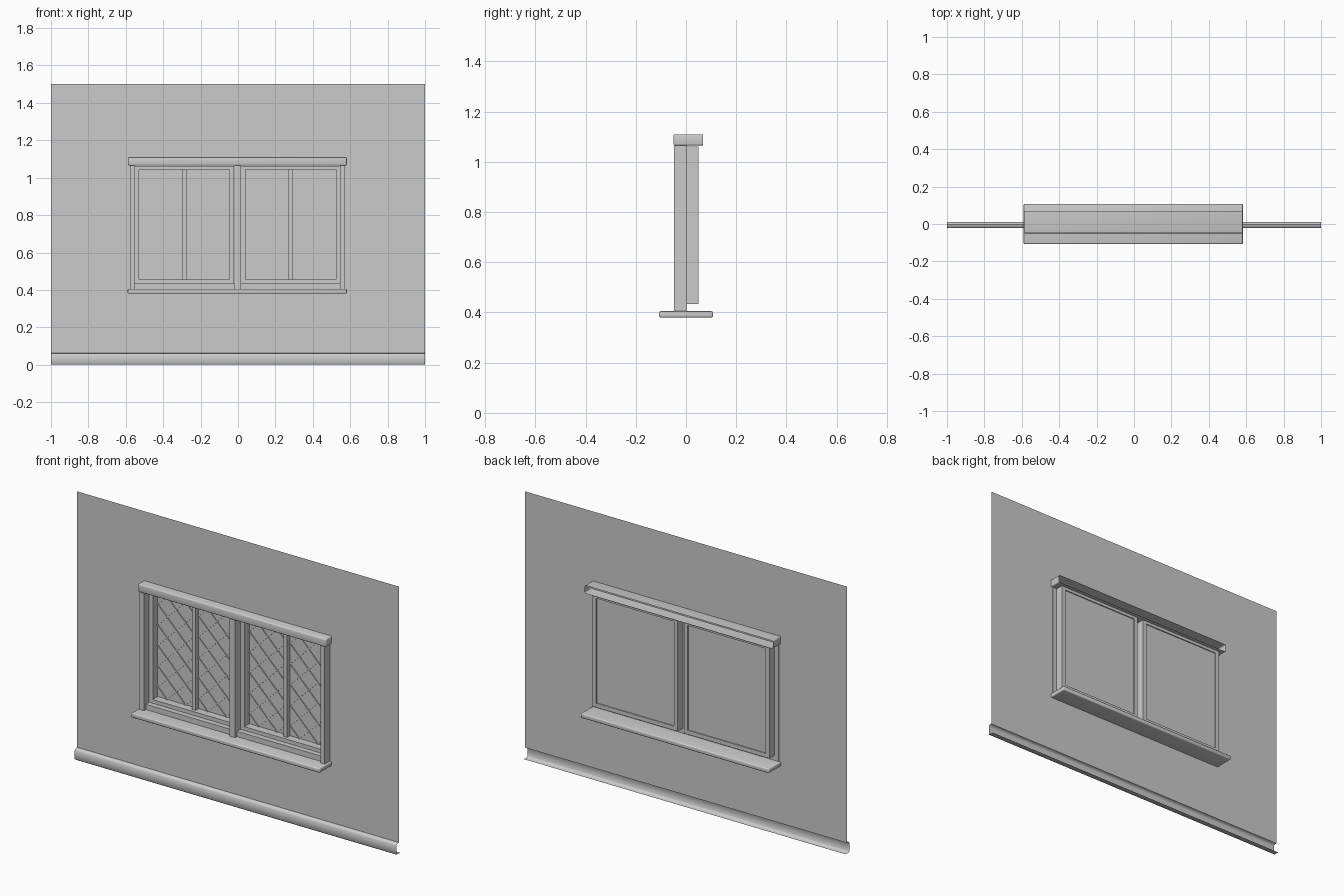
import bpy, bmesh, math
from mathutils import Matrix, Vector

if "Cube" in bpy.data.objects:
    bpy.data.objects.remove(bpy.data.objects["Cube"])


def add_mesh(name, verts, faces):
    me = bpy.data.meshes.new(name)
    me.from_pydata(verts, [], faces)
    ob = bpy.data.objects.new(name, me)
    bpy.context.collection.objects.link(ob)
    return ob


def add_box(bm, x0, x1, y0, y1, z0, z1):
    m = Matrix.Translation(((x0 + x1) / 2, (y0 + y1) / 2, (z0 + z1) / 2)) \
        @ Matrix.Diagonal((x1 - x0, y1 - y0, z1 - z0, 1))
    return bmesh.ops.create_cube(bm, size=1, matrix=m)["verts"]


def finish(bm, name):
    ob = add_mesh(name, [], [])
    bm.to_mesh(ob.data)
    bm.free()
    return ob


def boxes(name, items):
    bm = bmesh.new()
    for b in items:
        add_box(bm, *b)
    return finish(bm, name)


def soften(ob, width):
    mod = ob.modifiers.new("bevel", "BEVEL")
    mod.width, mod.segments = width, 3
    for p in ob.data.polygons:
        p.use_smooth = True


def extrude_x(name, profile, x0, x1):
    n = len(profile)
    verts = [(x, y, z) for x in (x0, x1) for y, z in profile]
    faces = [(i, i + 1, n + i + 1, n + i) for i in range(n - 1)]
    ob = add_mesh(name, verts, faces)
    for p in ob.data.polygons:
        p.use_smooth = True
    return ob


# overall window opening
L, R, B, T = -0.578, 0.572, 0.405, 1.065

# thin wall sheet with the opening left out
xs, zs = (-1, L, R, 1), (0.06, B, T, 1.5)
wall_verts = [(x, 0, z) for z in zs for x in xs]
wall_faces = [(r * 4 + c, r * 4 + c + 1, r * 4 + c + 5, r * 4 + c + 4)
              for r in range(3) for c in range(3) if (r, c) != (1, 1)]
add_mesh("wall", wall_verts, wall_faces)

# open-backed skirting board
extrude_x("skirting_board",
          [(0, 0.062), (-0.016, 0.06), (-0.022, 0.052), (-0.022, 0.005), (-0.018, 0), (0.012, 0)],
          -1, 1)

# sill
soften(boxes("window_sill", [(-0.59, 0.582, -0.107, 0.107, 0.38, 0.405)]), 0.006)

# header box, open at the back
bm = bmesh.new()
add_box(bm, -0.588, 0.582, -0.05, 0.068, T, 1.11)
bm.normal_update()
bmesh.ops.delete(bm, geom=[f for f in bm.faces if f.normal.y > 0.9], context="FACES_ONLY")
soften(finish(bm, "window_header"), 0.007)

# outer frame: jambs, bottom rail and central mullion
boxes("outer_frame", [
    (L, -0.552, -0.047, 0.003, B, T),
    (0.545, R, -0.047, 0.003, B, T),
    (-0.02, 0.015, -0.047, 0.003, B, T),
    (-0.552, 0.545, -0.03, 0.003, B, 0.435),
])

# casements: frame, muntin, glass and diamond leading
W, BOT, TOP, GLASS_Y = 0.023, 0.433, 1.062, 0.044
for side, x0, x1 in (("left", -0.553, -0.022), ("right", 0.017, 0.547)):
    mid = (x0 + x1) / 2
    boxes(side + "_casement_frame", [
        (x0, x0 + W, 0.0, 0.05, BOT, TOP),
        (x1 - W, x1, 0.0, 0.05, BOT, TOP),
        (x0 + W, x1 - W, 0.0, 0.05, BOT, BOT + W),
        (x0 + W, x1 - W, 0.0, 0.05, 1.045, TOP),
    ])
    boxes(side + "_muntin", [(mid - 0.011, mid + 0.011, 0.018, GLASS_Y, BOT + W, 1.045)])
    add_mesh(side + "_glass",
             [(x0 + W, GLASS_Y, BOT + W), (x1 - W, GLASS_Y, BOT + W),
              (x1 - W, GLASS_Y, 1.045), (x0 + W, GLASS_Y, 1.045)], [(0, 1, 2, 3)])

    bm = bmesh.new()
    for a, b in ((x0 + W, mid - 0.011), (mid + 0.011, x1 - W)):
        w, h, pitch = b - a, 1.045 - BOT - W, (b - a) / 2
        for k in range(-1, int((w + h) / pitch) + 1):
            # line rises across the pane, clipped to the pane rectangle
            off = (k + 0.5) * pitch - w
            t0, t1 = max(0, -off), min(w, h - off)
            if t1 - t0 < 0.01:
                continue
            for s in (1, -1):
                t = (t0 + t1) / 2
                px = a + t if s > 0 else b - t
                m = Matrix.Translation((px, GLASS_Y - 0.003, BOT + W + off + t)) \
                    @ Matrix.Rotation(-s * math.pi / 4, 4, "Y") \
                    @ Matrix.Diagonal(((t1 - t0) * math.sqrt(2), 0.005, 0.006, 1))
                bmesh.ops.create_cube(bm, size=1, matrix=m)
    finish(bm, side + "_leading")
